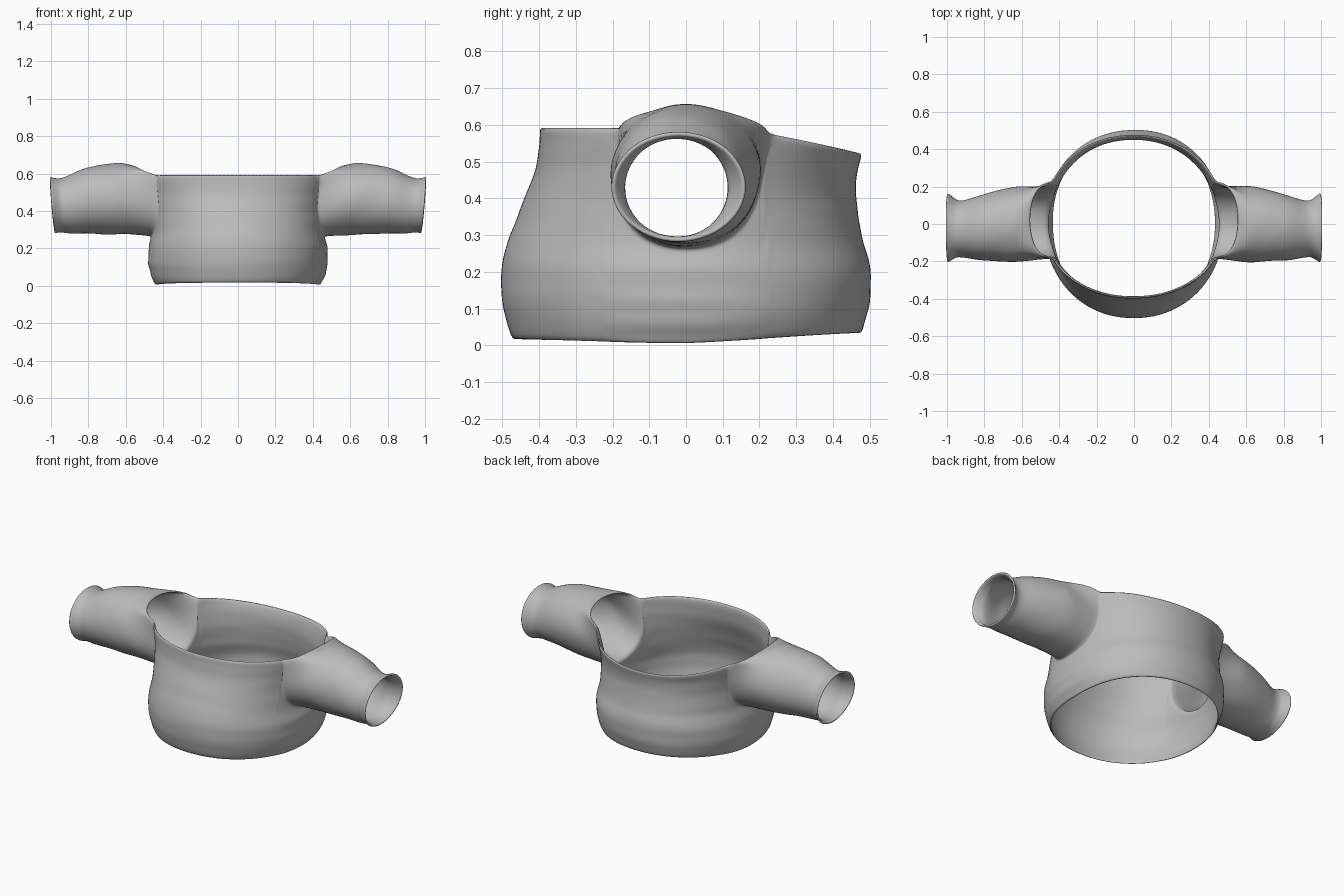
import bpy, bmesh
from math import sin, cos, pi
from mathutils import Vector, noise

cube = bpy.data.objects.get("Cube")
if cube:
    bpy.data.objects.remove(cube, do_unlink=True)

# One cloth colour
cloth = bpy.data.materials.new("grey_cloth")
cloth.use_nodes = True
grey = (0.5, 0.5, 0.5, 1)
cloth.diffuse_color = grey
cloth.node_tree.nodes["Principled BSDF"].inputs["Base Color"].default_value = grey

# Torso stations: height, half width, front depth, back depth
TORSO = [(0, .44, .47, .465), (.05, .465, .485, .485), (.12, .48, .502, .502),
         (.21, .478, .505, .505), (.28, .46, .487, .482), (.4, .46, .44, .462),
         (.48, .472, .408, .465), (.55, .485, .398, .495), (.66, .49, .402, .5)]
# Sleeve stations: x, centre y, centre z, half depth, half height
SLEEVE = [(.62, 0, .465, .205, .192), (.72, -.008, .461, .192, .19),
          (.82, -.02, .452, .176, .174), (.91, -.027, .43, .153, .152),
          (.945, -.025, .428, .153, .145), (.975, -.022, .43, .172, .147),
          (.992, -.02, .431, .187, .152)]
ROWS, UNDER, ARC = 18, 20, 26
SPAN = .46


def station(table, z):
    for a, b in zip(table, table[1:]):
        if z <= b[0]:
            k = max(0, (z - a[0]) / (b[0] - a[0]))
            return [p + (q - p) * k for p, q in zip(a[1:], b[1:])]
    return table[-1][1:]


def bend(v, p):
    return abs(v) ** p * (1 if v > 0 else -1)


def torso_point(theta, z):
    wide, front, back = station(TORSO, z)
    depth = front if sin(theta) < 0 else back
    # soft horizontal folds around the waist
    fold = .004 * noise.noise(Vector((cos(theta), sin(theta), z * 22)))
    grow = 1 + fold * 2
    return Vector((wide * grow * bend(cos(theta), .95),
                   depth * grow * bend(sin(theta), .95), z))


def neck_height(y):
    return .592 if y < -.2 else .592 - .012 * (y + .2) / .4 if y < .2 else .58 - .065 * (y - .2) / .3


def hem_height(y):
    return .003 + .006 * (1 - cos(6 * y)) + max(0, y) * .035


bm = bmesh.new()


def skin(a, b, closed=True):
    n = len(a)
    for i in range(n if closed else n - 1):
        j = (i + 1) % n
        bm.faces.new((a[i], a[j], b[j], b[i]))


# Torso columns, dipping to a U below each armhole
columns, armholes = [], []
for side in (0, pi):
    armhole = []
    for i in range(UNDER + 1 + ARC):
        under = i <= UNDER
        if under:
            s = (2 * i / UNDER - 1) * pi / 2
            theta = side + SPAN * sin(s)
        else:
            theta = side + SPAN + (pi - 2 * SPAN) * (i - UNDER) / (ARC + 1)
        y = torso_point(theta, .5).y
        low, high = hem_height(y), neck_height(y)
        if under:
            high -= (high - .265) * max(0, cos(s)) ** .75
        col = [bm.verts.new(torso_point(theta, low + (high - low) * r / ROWS))
               for r in range(ROWS + 1)]
        columns.append(col)
        if under:
            armhole.append(col[-1])
    armholes.append(armhole)
for a, b in zip(columns, columns[1:] + columns[:1]):
    skin(a, b, closed=False)

# Sleeves lofted from the armholes, with an arch across each shoulder
CORNER = .72
for sign, armhole in zip((1, -1), armholes):
    start, end = armhole[-1].co, armhole[0].co
    ring, angles = list(armhole), []
    for i in range(UNDER + 1):
        angles.append(pi - CORNER + (pi + 2 * CORNER) * i / UNDER)
    arch = 12
    for i in range(1, arch):
        k = i / arch
        p = start.lerp(end, (1 - cos(pi * k)) / 2)
        p.x += sign * .115 * sin(pi * k) ** .8
        p.z += .058 * sin(pi * k)
        ring.append(bm.verts.new(p))
        angles.append(CORNER + (pi - 2 * CORNER) * k)

    def oval(x, cy, cz, ry, rz):
        points = []
        for a in angles:
            taper = max(0, (.97 - x) * 3)
            r = 1 + .045 * min(1, taper) * noise.noise(
                Vector((x * 13 * sign, cos(a) * 1.6, sin(a) * 1.6)))
            points.append(Vector((sign * (x + .012 * sin(a)),
                                  cy + sign * ry * r * cos(a), cz + rz * r * sin(a))))
        return points

    first = [v.co.copy() for v in ring]
    base = oval(*SLEEVE[0])
    loops = [[p.lerp(q, k) for p, q in zip(first, base)] for k in (.33, .66)]
    for a, b in zip(SLEEVE, SLEEVE[1:]):
        for k in (0, .5):
            loops.append(oval(*[p + (q - p) * k for p, q in zip(a, b)]))
    loops.append(oval(*SLEEVE[-1]))
    for points in loops:
        new = [bm.verts.new(p) for p in points]
        skin(ring, new)
        ring = new

bmesh.ops.recalc_face_normals(bm, faces=bm.faces)
# Make sure the outside of the front panel faces forward
bm.faces.ensure_lookup_table()
front_face = min(bm.faces, key=lambda f: f.calc_center_median().y)
if front_face.normal.y > 0:
    bmesh.ops.reverse_faces(bm, faces=bm.faces)

mesh = bpy.data.meshes.new("cropped_top")
bm.to_mesh(mesh)
bm.free()
mesh.materials.append(cloth)
garment = bpy.data.objects.new("cropped_top", mesh)
bpy.context.collection.objects.link(garment)
mesh.shade_smooth()

# Cloth thickness and smoothing
thick = garment.modifiers.new("thickness", "SOLIDIFY")
thick.thickness = .012
thick.offset = -1
smooth = garment.modifiers.new("smoothing", "SUBSURF")
smooth.levels = smooth.render_levels = 1
